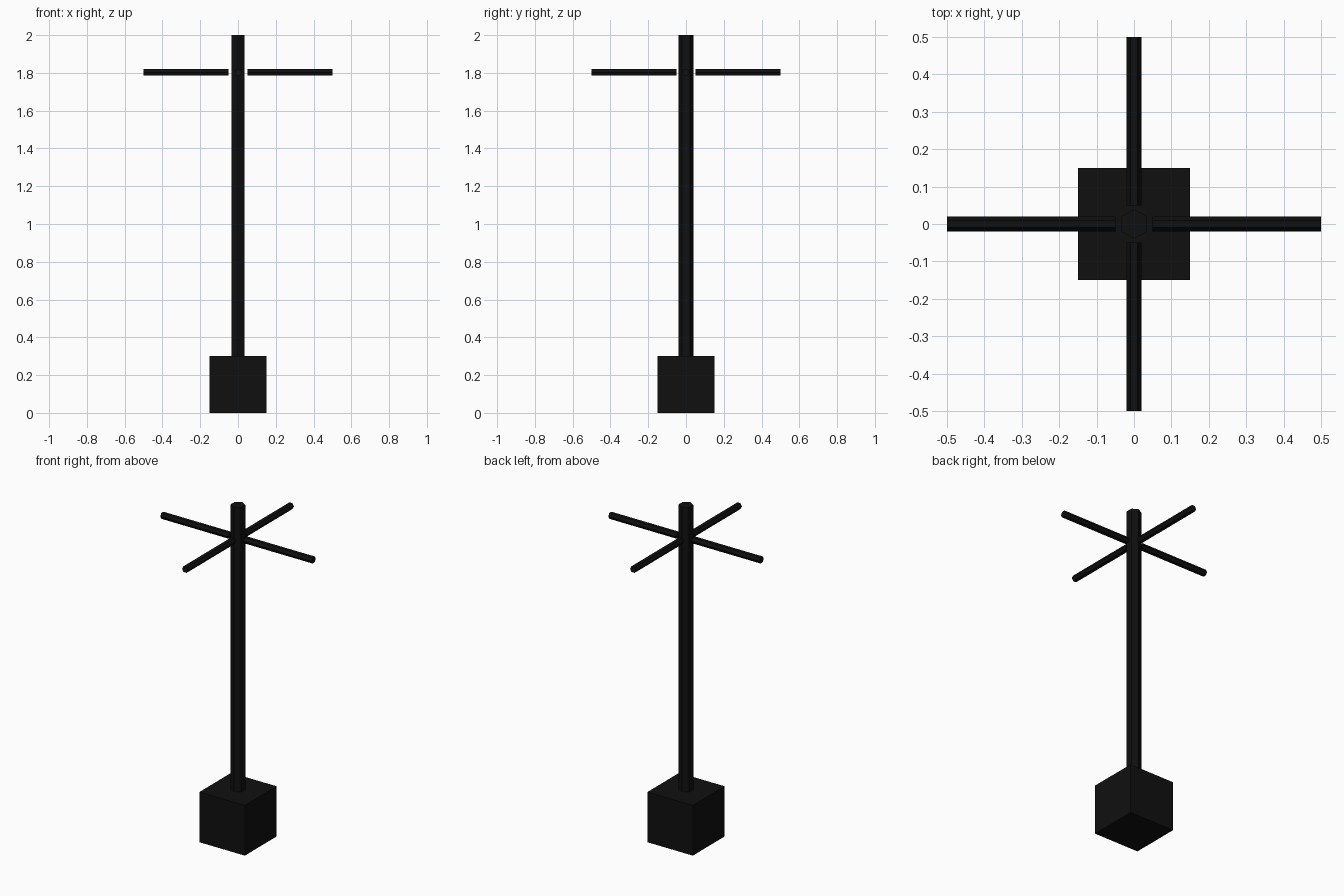
import bpy
import bmesh
from math import cos, sin, pi
from mathutils import Matrix, Vector

if "Cube" in bpy.data.objects:
    bpy.data.objects.remove(bpy.data.objects["Cube"])

black = bpy.data.materials.new("black_paint")
black.diffuse_color = (0.005, 0.005, 0.005, 1)
black.use_nodes = True
black.node_tree.nodes["Principled BSDF"].inputs["Base Color"].default_value = black.diffuse_color


def finish(name, bm):
    mesh = bpy.data.meshes.new(name)
    bm.to_mesh(mesh)
    bm.free()
    mesh.materials.append(black)
    obj = bpy.data.objects.new(name, mesh)
    bpy.context.collection.objects.link(obj)
    return obj


def hex_rod(name, start, end, radius, corner):
    """Six-sided rod from start to end, with one edge facing the corner direction."""
    start, end, corner = Vector(start), Vector(end), Vector(corner)
    axis = (end - start).normalized()
    side = axis.cross(corner)
    basis = Matrix((corner, side, axis)).transposed().to_4x4()
    bm = bmesh.new()
    bmesh.ops.create_cone(bm, cap_ends=True, segments=6, radius1=radius,
                          radius2=radius, depth=(end - start).length)
    # Align the first vertex with local x, then place the rod
    first = max(bm.verts, key=lambda v: v.co.x)
    turn = Matrix.Rotation(-Vector((1, 0)).angle_signed(first.co.xy) * -1, 4, 'Z')
    if abs(first.co.x - radius) < 1e-5:
        turn = Matrix.Identity(4)
    else:
        turn = Matrix.Rotation(pi / 6, 4, 'Z')
    bm.transform(Matrix.Translation((start + end) / 2) @ basis @ turn)
    return finish(name, bm)


# Square base block
bm = bmesh.new()
bmesh.ops.create_cube(bm, size=0.3, matrix=Matrix.Translation((0, 0, 0.15)))
finish("base_block", bm)

# Upright pole
hex_rod("pole", (0, 0, 0.3), (0, 0, 2), 0.04, (0, 1, 0))

# Four hooks arms, held just clear of the pole
for i, name in enumerate(("right", "back", "left", "front")):
    d = Vector((round(cos(i * pi / 2)), round(sin(i * pi / 2)), 0))
    up = Vector((0, 0, 1.803))
    hex_rod("arm_" + name, d * 0.05 + up, d * 0.5 + up, 0.02, (-d.y, d.x, 0))
